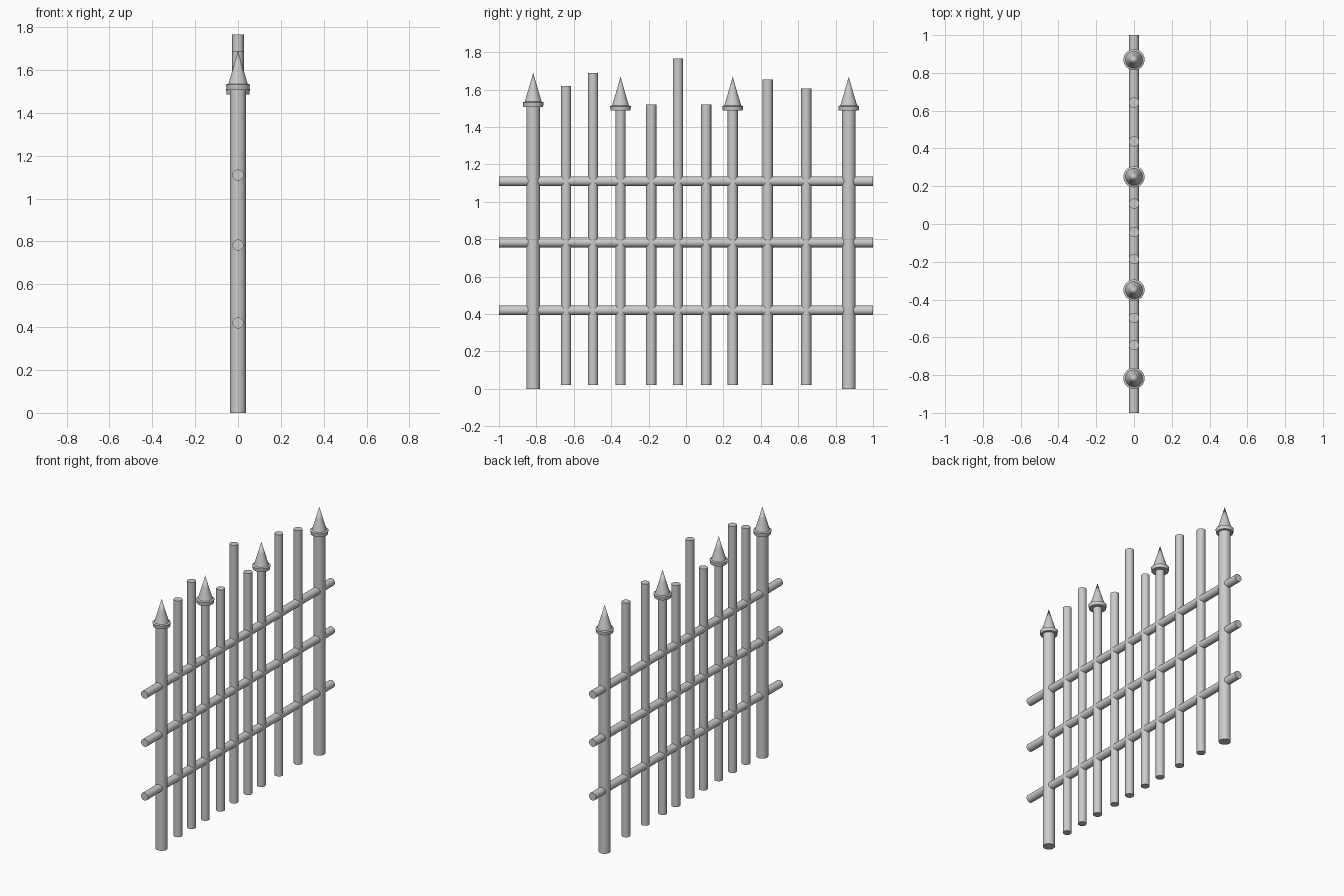
import bpy, bmesh, math

if "Cube" in bpy.data.objects:
    bpy.data.objects.remove(bpy.data.objects["Cube"])


def lathe(name, profile, location, n=32):
    """Spin a (radius, height) profile around z."""
    bm = bmesh.new()
    verts = [bm.verts.new((r, 0, z)) for r, z in profile]
    edges = [bm.edges.new(pair) for pair in zip(verts, verts[1:])]
    bmesh.ops.spin(bm, geom=verts + edges, cent=(0, 0, 0), axis=(0, 0, 1),
                   angle=math.tau, steps=n, use_merge=True)
    bmesh.ops.remove_doubles(bm, verts=bm.verts, dist=0.0001)
    bmesh.ops.recalc_face_normals(bm, faces=bm.faces)
    mesh = bpy.data.meshes.new(name)
    bm.to_mesh(mesh)
    bm.free()
    ob = bpy.data.objects.new(name, mesh)
    bpy.context.collection.objects.link(ob)
    ob.location = location
    bpy.ops.object.select_all(action='DESELECT')
    ob.select_set(True)
    bpy.context.view_layer.objects.active = ob
    bpy.ops.object.shade_smooth_by_angle(angle=math.radians(35))
    return ob


def rod(name, radius, length, location):
    return lathe(name, [(0, 0), (radius, 0), (radius, length), (0, length)], location)


# Spear tip: collar with a cone on top
TIP = [(0, 0), (0.053, 0), (0.056, 0.024), (0.045, 0.028), (0.022, 0.105), (0, 0.182)]

# Posts with spear tips: y, radius, bottom, tip base
for y, r, z0, z1 in [(-0.817, 0.037, 0, 1.508), (-0.35, 0.027, 0.02, 1.487),
                     (0.25, 0.027, 0.02, 1.487), (0.87, 0.037, 0, 1.487)]:
    rod("spear_post", r, z1 + 0.005 - z0, (0, y, z0))
    lathe("spear_tip", TIP, (0, y, z1))

# Plain bars: y, top
for y, top in [(-0.641, 1.62), (-0.497, 1.69), (-0.186, 1.52), (-0.043, 1.767),
               (0.108, 1.52), (0.437, 1.655), (0.643, 1.605)]:
    rod("plain_bar", 0.027, top - 0.02, (0, y, 0.02))

# Horizontal rails
for z in (0.42, 0.783, 1.11):
    rail = rod("rail", 0.026, 2.0, (0, 1, z))
    rail.rotation_euler = (math.pi / 2, 0, 0)
